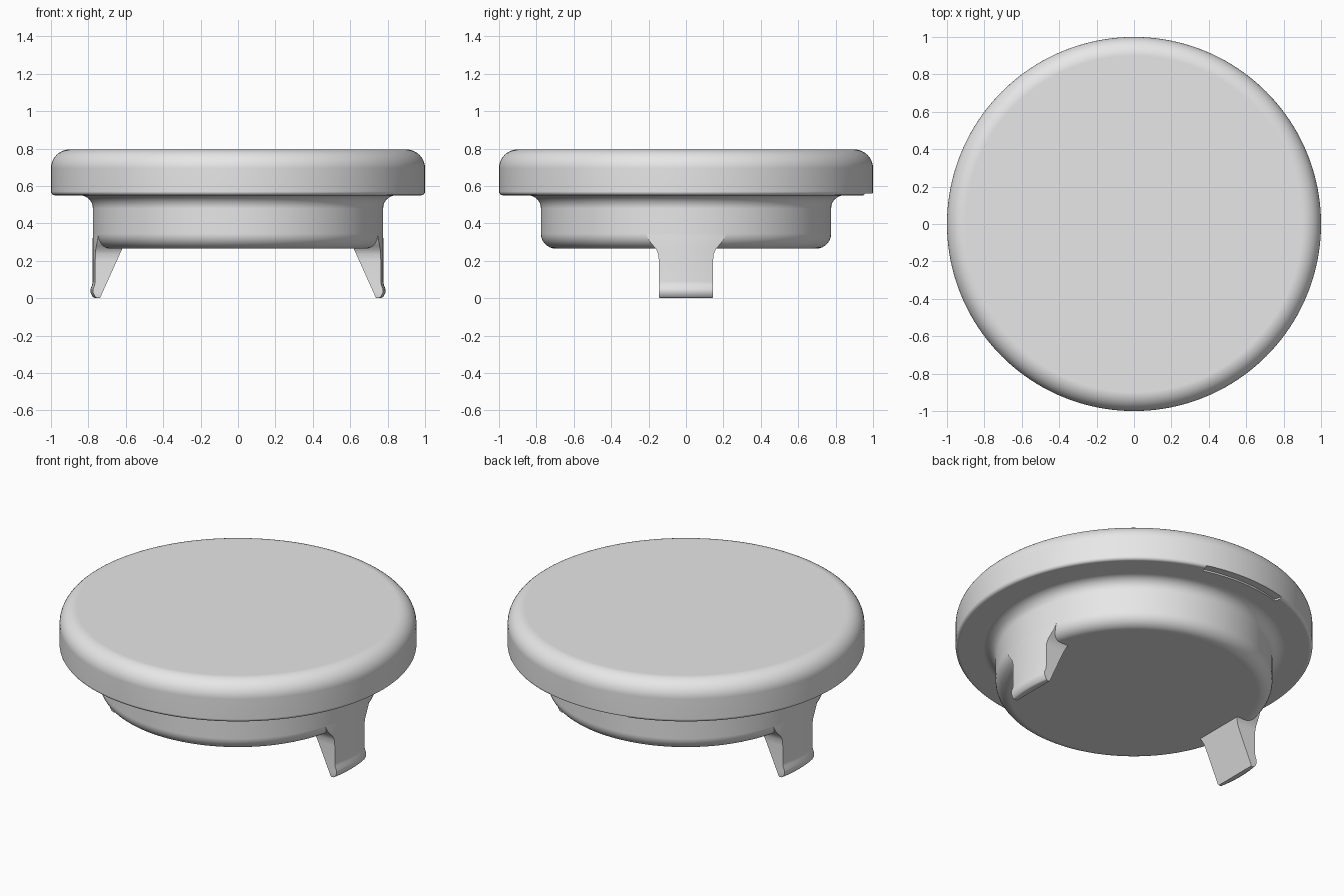
import bpy, bmesh, math

if "Cube" in bpy.data.objects:
    bpy.data.objects.remove(bpy.data.objects["Cube"], do_unlink=True)

grey = bpy.data.materials.new("light grey")
grey.use_nodes = True
grey.diffuse_color = (0.8, 0.8, 0.8, 1)
grey.node_tree.nodes["Principled BSDF"].inputs["Base Color"].default_value = (0.8, 0.8, 0.8, 1)


def make_object(name, bm):
    bmesh.ops.recalc_face_normals(bm, faces=bm.faces)
    mesh = bpy.data.meshes.new(name)
    bm.to_mesh(mesh)
    bm.free()
    mesh.materials.append(grey)
    obj = bpy.data.objects.new(name, mesh)
    bpy.context.collection.objects.link(obj)
    return obj


def activate(obj):
    bpy.ops.object.select_all(action='DESELECT')
    obj.select_set(True)
    bpy.context.view_layer.objects.active = obj


def finish(obj):
    activate(obj)
    bpy.ops.object.shade_smooth_by_angle(angle=math.radians(35))
    mod = obj.modifiers.new("flat_normals", 'WEIGHTED_NORMAL')
    mod.keep_sharp = True


def skin(name, loops):
    """Bridge closed loops of points and cap both ends."""
    bm = bmesh.new()
    rings = [[bm.verts.new(p) for p in loop] for loop in loops]
    n = len(rings[0])
    for a, b in zip(rings, rings[1:]):
        for i in range(n):
            j = (i + 1) % n
            bm.faces.new((a[i], a[j], b[j], b[i]))
    bm.faces.new(rings[0])
    bm.faces.new(rings[-1])
    return make_object(name, bm)


def fillet(r, z, radius, start, end, steps=8):
    """Profile arc about (r, z), angles in degrees."""
    angles = [math.radians(start + (end - start) * i / steps) for i in range(steps + 1)]
    return [(r + radius * math.cos(a), z + radius * math.sin(a)) for a in angles]


# Cap: wide rounded lid, concave neck and narrower plug
profile = (fillet(0.9, 0.695, 0.1, 90, 0, 10)
           + fillet(0.98, 0.57, 0.02, 0, -90, 4)
           + fillet(0.846, 0.48, 0.07, 90, 180)
           + fillet(0.696, 0.345, 0.08, 0, -90))
SEGMENTS = 160
turns = [math.tau * i / SEGMENTS for i in range(SEGMENTS)]
cap = skin("cap", [[(r * math.cos(a), r * math.sin(a), z) for a in turns] for r, z in profile])

# Shallow notch under the back of the rim
arc = [math.radians(90 + 16 * (i / 8 - 1)) for i in range(17)]
outline = ([(0.95 * math.cos(a), 0.95 * math.sin(a)) for a in arc]
           + [(1.1 * math.cos(a), 1.1 * math.sin(a)) for a in reversed(arc)])
cutter = skin("notch_cutter", [[(x, y, z) for x, y in outline] for z in (0.5, 0.56)])
cutter.hide_render = True
activate(cap)
cut = cap.modifiers.new("notch", 'BOOLEAN')
cut.operation = 'DIFFERENCE'
cut.solver = 'EXACT'
cut.object = cutter
bpy.ops.object.modifier_apply(modifier=cut.name)
bpy.data.objects.remove(cutter, do_unlink=True)
finish(cap)

# Clip legs: rows of height, outer radius and half width, tapering to a lip
rows = [(0, 0.765, 0.14), (0.008, 0.778, 0.145), (0.03, 0.789, 0.145), (0.05, 0.788, 0.145),
        (0.07, 0.78, 0.145), (0.09, 0.777, 0.145), (0.2, 0.777, 0.145), (0.235, 0.777, 0.148),
        (0.26, 0.777, 0.158), (0.28, 0.777, 0.175), (0.31, 0.777, 0.2), (0.36, 0.775, 0.22)]
COLUMNS = 12


def leg_loop(z, radius, width, side):
    ys = [width * (2 * i / COLUMNS - 1) for i in range(COLUMNS + 1)]
    outer = [(side * math.sqrt(radius ** 2 - y ** 2), y, z) for y in ys]
    inner_x = side * (0.738 - 0.45 * z)
    return outer + [(inner_x, width, z), (inner_x, -width, z)]


for name, side in (("left_clip_leg", 1), ("right_clip_leg", -1)):
    finish(skin(name, [leg_loop(*row, side) for row in rows]))
